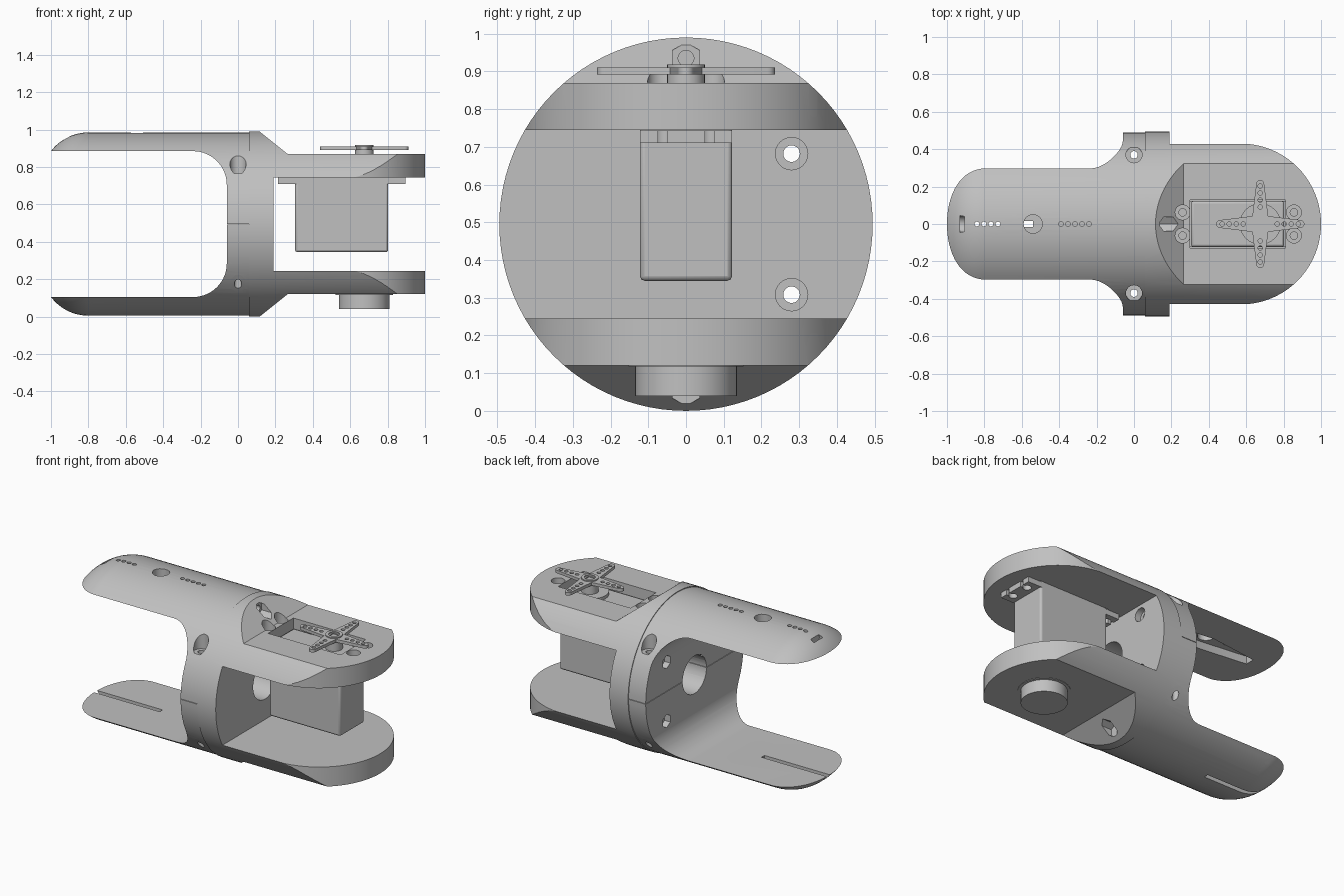
import bpy, bmesh, math
from mathutils import Vector, Matrix

cube = bpy.data.objects.get("Cube")
if cube:
    bpy.data.objects.remove(cube)

grey = bpy.data.materials.new("light_grey")
grey.use_nodes = True
grey.diffuse_color = (0.53, 0.53, 0.53, 1)
grey.node_tree.nodes["Principled BSDF"].inputs["Base Color"].default_value = (0.53, 0.53, 0.53, 1)

C = 0.495            # height of the main axis
SHAFT = 0.675        # x of the servo shaft
HORN = -0.54         # x of the mating joint on the other end


def finish(bm, name):
    bmesh.ops.recalc_face_normals(bm, faces=bm.faces)
    mesh = bpy.data.meshes.new(name)
    bm.to_mesh(mesh)
    bm.free()
    mesh.materials.append(grey)
    obj = bpy.data.objects.new(name, mesh)
    bpy.context.collection.objects.link(obj)
    return obj


def rod(a, b, r, sides=32, name="cutter", r2=None):
    a, b = Vector(a), Vector(b)
    bm = bmesh.new()
    bmesh.ops.create_cone(bm, cap_ends=True, segments=sides, radius1=r,
                          radius2=r if r2 is None else r2, depth=(b - a).length)
    turn = (b - a).to_track_quat('Z', 'Y').to_matrix().to_4x4()
    bm.transform(Matrix.Translation((a + b) / 2) @ turn)
    return finish(bm, name)


def prism(points, axis, lo, hi, name="cutter"):
    # extrude a 2D outline along y (x-z outline) or z (x-y outline)
    place = (lambda u, v, w: (u, w, v)) if axis == 'y' else (lambda u, v, w: (u, v, w))
    bm = bmesh.new()
    face = bm.faces.new([bm.verts.new(place(u, v, lo)) for u, v in points])
    up = bmesh.ops.extrude_face_region(bm, geom=[face])["geom"]
    bmesh.ops.translate(bm, vec=place(0, 0, hi - lo),
                        verts=[g for g in up if isinstance(g, bmesh.types.BMVert)])
    return finish(bm, name)


def box(x, y, z, name="cutter"):
    return prism([(x[0], y[0]), (x[1], y[0]), (x[1], y[1]), (x[0], y[1])], 'z', *z, name)


def arc(cx, cy, r, start, end, steps=16):
    angles = [math.radians(start + (end - start) * i / steps) for i in range(steps + 1)]
    return [(cx + r * math.cos(t), cy + r * math.sin(t)) for t in angles]


def boolean(obj, tool, mode='DIFFERENCE'):
    tool.hide_render = True
    mod = obj.modifiers.new("cut", 'BOOLEAN')
    mod.operation, mod.solver, mod.object = mode, 'EXACT', tool
    bpy.context.view_layer.objects.active = obj
    bpy.ops.object.modifier_apply(modifier=mod.name)
    bpy.data.objects.remove(tool)


# rear yoke: round-ended cylinder with a filleted gap between two arms
profile = [(-1.0, 0)] + arc(-0.8, 0.24, 0.25, 143.2, 90) + [(0.06, 0.49), (0.06, 0)]
bm = bmesh.new()
verts = [bm.verts.new((x, 0, r)) for x, r in profile]
edges = [bm.edges.new(pair) for pair in zip(verts, verts[1:])]
bmesh.ops.spin(bm, geom=verts + edges, axis=(1, 0, 0), cent=(0, 0, 0),
               angle=math.tau, steps=96)
bmesh.ops.remove_doubles(bm, verts=bm.verts, dist=0.0005)
bm.transform(Matrix.Translation((0, 0, C)))
rear_yoke = finish(bm, "rear_yoke")
gap = [(-1.2, C - 0.39)] + arc(-0.24, C - 0.21, 0.18, -90, 0) \
    + arc(-0.24, C + 0.21, 0.18, 0, 90) + [(-1.2, C + 0.39)]
boolean(rear_yoke, prism(gap, 'y', -1, 1))

# front yoke: cylinder trimmed to a bracket with chamfered shoulders and round ends
front_yoke = rod((0.06, 0, C), (1.1, 0, C), 0.495, 96, "front_yoke")
upper = [(0.0, 0.6), (0.115, 0.6), (0.115, 0.495), (0.265, 0.375), (1.2, 0.375),
         (1.2, 0.25), (0.19, 0.25)]
bracket = [(x, C + h) for x, h in upper] + [(x, C - h) for x, h in reversed(upper)]
boolean(front_yoke, prism(bracket, 'y', -1, 1), 'INTERSECT')
plan = [(0, -0.6), (0.57, -0.6)] + arc(0.57, 0, 0.43, -90, 90, 40) + [(0.57, 0.6), (0, 0.6)]
boolean(front_yoke, prism(plan, 'z', -0.5, 1.5), 'INTERSECT')

# axial bolts through both discs, with hex pockets behind and round recesses in front
for y in (-0.28, 0.28):
    for z in (C - 0.187, C + 0.187):
        for part in (rear_yoke, front_yoke):
            boolean(part, rod((-0.2, y, z), (0.4, y, z), 0.022, 20))
        boolean(rear_yoke, rod((-0.2, y, z), (-0.02, y, z), 0.042, 6))
        boolean(front_yoke, rod((0.15, y, z), (0.4, y, z), 0.043, 24))
for part in (rear_yoke, front_yoke):
    boolean(part, rod((-0.2, 0, C), (0.4, 0, C), 0.12, 48))

# shoulder bolts on the chamfers
for side in (-1, 1):
    z = C + side * 0.44
    boolean(front_yoke, rod((0.14, 0, z), (0.4, 0, z), 0.042, 6))
    boolean(front_yoke, rod((0, 0, z), (0.2, 0, z), 0.021, 20))

# vertical clamp bolts and split line of the rear yoke
for y in (-0.37, 0.37):
    boolean(rear_yoke, rod((0, y, -0.2), (0, y, 1.2), 0.02, 20))
    boolean(rear_yoke, rod((0, y, 0.765), (0, y, 1.2), 0.043, 24))
    boolean(rear_yoke, rod((0, y, -0.2), (0, y, 0.225), 0.045, 6))
boolean(rear_yoke, box((-0.2, 0.2), (-1, 1), (C - 0.0015, C + 0.0015)))

# upper arm: horn recess below, screw holes and end slot
recess = [(HORN - 0.33, 0.03), (HORN - 0.33, -0.03), (HORN, -0.07),
          (HORN + 0.33, -0.03), (HORN + 0.33, 0.03), (HORN, 0.07)]
boolean(rear_yoke, prism(recess, 'z', 0.8, 0.935))
boolean(rear_yoke, rod((HORN, 0, 0.8), (HORN, 0, 1.2), 0.05))
for i in range(5):
    for x in (HORN - 0.15 - 0.0375 * i, HORN + 0.15 + 0.0375 * i):
        boolean(rear_yoke, rod((x, 0, 0.8), (x, 0, 1.2), 0.013, 12))
boolean(rear_yoke, rod((-0.93, 0, 0.94), (-0.905, 0, 0.94), 0.045, 24))

# lower arm: bearing clamp hole, slit and cross bolt
boolean(rear_yoke, rod((HORN, 0, -0.2), (HORN, 0, 0.3), 0.137, 48))
boolean(rear_yoke, box((-1.2, HORN), (-0.015, 0.015), (-0.2, 0.3)))
boolean(rear_yoke, rod((-0.8, -0.5, 0.055), (-0.8, 0.5, 0.055), 0.02, 20))
boolean(rear_yoke, rod((-0.8, -0.5, 0.055), (-0.8, -0.16, 0.055), 0.042, 24))
boolean(rear_yoke, rod((-0.8, 0.16, 0.055), (-0.8, 0.5, 0.055), 0.045, 6))

# servo window and mounting screw holes in the upper front arm
boolean(front_yoke, box((0.3, 0.81), (-0.127, 0.127), (0.7, 1.2)))
for x in (0.26, 0.855):
    for y in (-0.062, 0.062):
        boolean(front_yoke, rod((x, y, 0.7), (x, y, 1.2), 0.02, 16))
        boolean(front_yoke, rod((x, y, 0.81), (x, y, 1.2), 0.04, 24))

# pivot boss under the lower front arm
boss = rod((SHAFT, 0, 0.04), (SHAFT, 0, 0.127), 0.135, 48, "pivot_boss")
collar = rod((SHAFT, 0, 0.117), (SHAFT, 0, 0.127), 0.153, 48, "boss_collar")
for part in (boss, collar, front_yoke):
    boolean(part, rod((SHAFT, 0, -0.1), (SHAFT, 0, 0.3), 0.045))
boolean(front_yoke, rod((SHAFT, 0, 0.19), (SHAFT, 0, 0.3), 0.06))

# servo body, slotted mounting tabs and output gear housing
servo_body = box((0.305, 0.803), (-0.122, 0.122), (0.345, 0.81), "servo_body")
bevel = servo_body.modifiers.new("round_edges", 'BEVEL')
bevel.width, bevel.segments = 0.012, 2
servo_tabs = box((0.215, 0.895), (-0.122, 0.122), (0.71, 0.744), "servo_tabs")
for x, end in ((0.26, 0.1), (0.855, 1.0)):
    for y in (-0.062, 0.062):
        boolean(servo_tabs, rod((x, y, 0.6), (x, y, 0.9), 0.025, 20))
        boolean(servo_tabs, box((min(x, end), max(x, end)), (y - 0.012, y + 0.012), (0.6, 0.9)))
gear_housing = rod((SHAFT, 0, 0.8), (SHAFT, 0, 0.83), 0.11, 32, "gear_housing")

# cross-shaped horn on the output shaft
horn_hub = rod((SHAFT, 0, 0.82), (SHAFT, 0, 0.918), 0.05, 32, "horn_hub")
boolean(horn_hub, rod((SHAFT, 0, 0.905), (SHAFT, 0, 1), 0.032, 24))
for i, name in enumerate(("front", "back", "left", "right")):
    direction = (Vector((0, -1)), Vector((0, 1)), Vector((1, 0)), Vector((-1, 0)))[i]
    cross = Vector((-direction.y, direction.x))
    outline = [(0.02, -0.045)] + arc(0.215, 0, 0.021, -90, 90, 10) + [(0.02, 0.045)]
    points = [direction * u + cross * v + Vector((SHAFT, 0)) for u, v in outline]
    arm = prism([tuple(p) for p in points], 'z', 0.892, 0.911, "horn_arm_" + name)
    for k in range(4):
        p = direction * (0.09 + 0.038 * k) + Vector((SHAFT, 0))
        boolean(arm, rod((p.x, p.y, 0.8), (p.x, p.y, 1), 0.012, 12))

# smooth curved walls, keep edges crisp
for obj in bpy.context.collection.objects:
    if obj.type == 'MESH' and obj.data.materials and obj.data.materials[0] == grey:
        bpy.ops.object.select_all(action='DESELECT')
        obj.select_set(True)
        bpy.context.view_layer.objects.active = obj
        bpy.ops.object.shade_smooth_by_angle(angle=math.radians(25))
